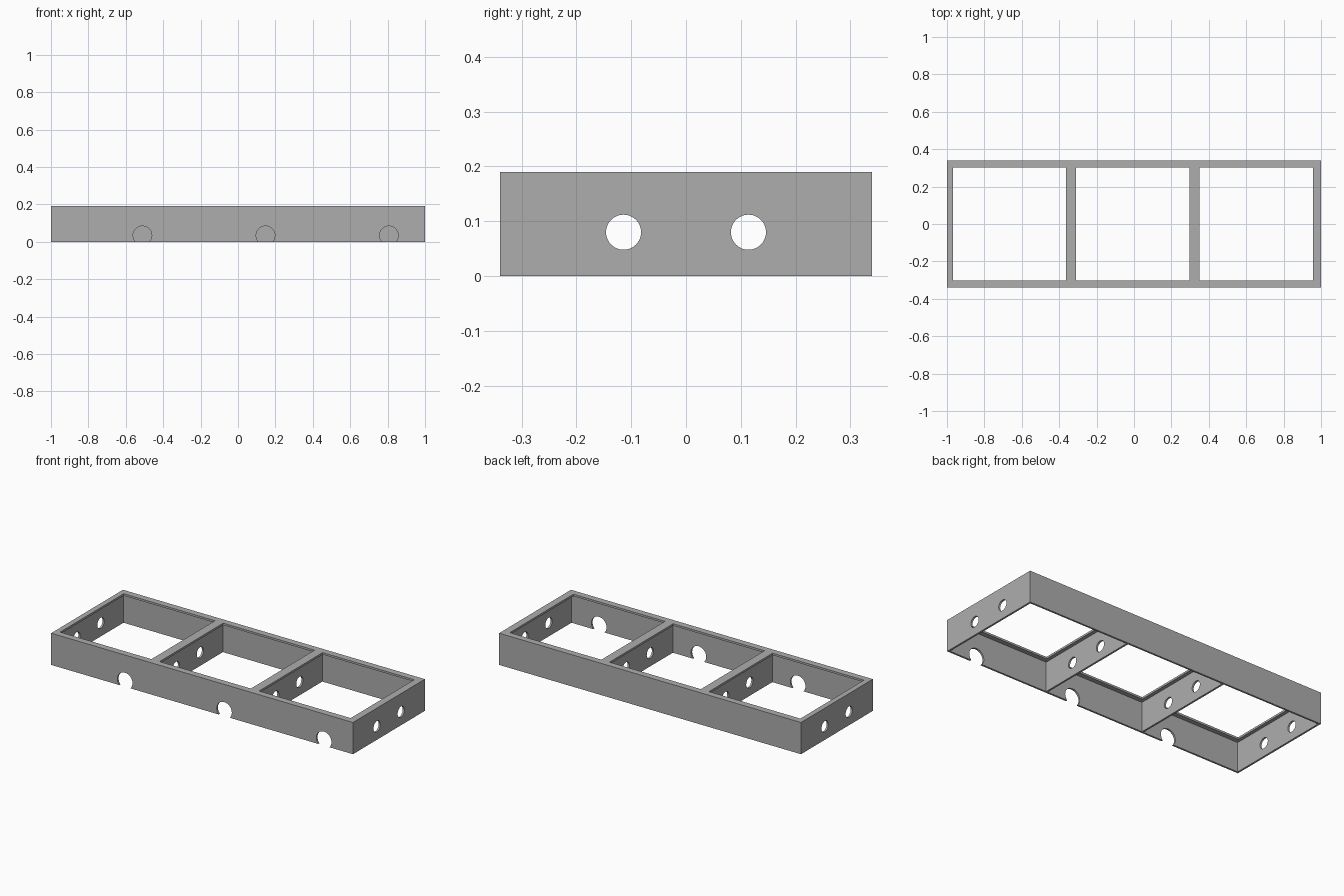
import bpy, bmesh, math
from mathutils import Matrix, Vector

if "Cube" in bpy.data.objects:
    bpy.data.objects.remove(bpy.data.objects["Cube"], do_unlink=True)

HALF_Y, HEIGHT = 0.34, 0.19
WALL, LIP = 0.011, 0.012
RIM_Y = 0.301                                   # inner edge of the top rim
WEBS = [-1 + WALL / 2, -0.336, 0.323, 1 - WALL / 2]
WINDOWS = [(-0.968, -0.363), (-0.309, 0.296), (0.35, 0.957)]

grey = bpy.data.materials.new("grey")
grey.use_nodes = True
grey.diffuse_color = (0.42, 0.42, 0.42, 1)
grey.node_tree.nodes["Principled BSDF"].inputs["Base Color"].default_value = grey.diffuse_color


def add_box(bm, low, high):
    low, high = Vector(low), Vector(high)
    matrix = Matrix.Translation((low + high) / 2) @ Matrix.Diagonal((*(high - low), 1))
    bmesh.ops.create_cube(bm, size=1, matrix=matrix)


def add_rod(bm, centre, axis, radius, length):
    turn = Vector((0, 0, 1)).rotation_difference(Vector(axis)).to_matrix().to_4x4()
    bmesh.ops.create_cone(bm, cap_ends=True, segments=48, radius1=radius, radius2=radius,
                          depth=length, matrix=Matrix.Translation(centre) @ turn)


def make_object(name, bm):
    mesh = bpy.data.meshes.new(name)
    bm.to_mesh(mesh)
    bm.free()
    mesh.materials.append(grey)
    obj = bpy.data.objects.new(name, mesh)
    bpy.context.collection.objects.link(obj)
    return obj


# Solid block the tray frame is cut from
bm = bmesh.new()
add_box(bm, (-1, -HALF_Y, 0), (1, HALF_Y, HEIGHT))
frame = make_object("tray_frame", bm)

# Hollow bays under the rim, leaving thin walls and dividers
pockets = bmesh.new()
for a, b in zip(WEBS, WEBS[1:]):
    add_box(pockets, (a + WALL / 2, WALL - HALF_Y, -0.1),
            (b - WALL / 2, HALF_Y - WALL, HEIGHT - LIP))

# Openings through the top
windows = bmesh.new()
for a, b in WINDOWS:
    add_box(windows, (a, -RIM_Y, 0.1), (b, RIM_Y, 0.3))

# Round holes along the length, through every cross wall
side_holes = bmesh.new()
for y in (-0.114, 0.114):
    add_rod(side_holes, (0, y, 0.08), (1, 0, 0), 0.032, 2.2)

# Notches at the foot of the front wall
notches = bmesh.new()
for x in (-0.511, 0.147, 0.807):
    add_rod(notches, (x, -HALF_Y, 0.034), (0, 1, 0), 0.05, 0.1)

# Cut, bake the result and drop the cutters
cutters = [make_object(n, b) for n, b in (("bay_cutter", pockets), ("opening_cutter", windows),
                                          ("side_hole_cutter", side_holes),
                                          ("notch_cutter", notches))]
for cutter in cutters:
    cutter.hide_render = True
    mod = frame.modifiers.new(cutter.name, "BOOLEAN")
    mod.operation, mod.solver, mod.object = "DIFFERENCE", "EXACT", cutter
depsgraph = bpy.context.evaluated_depsgraph_get()
baked = bpy.data.meshes.new_from_object(frame.evaluated_get(depsgraph))
frame.modifiers.clear()
frame.data = baked
for cutter in cutters:
    bpy.data.objects.remove(cutter, do_unlink=True)

# Smooth hole walls, sharp edges elsewhere
bpy.ops.object.select_all(action="DESELECT")
frame.select_set(True)
bpy.context.view_layer.objects.active = frame
bpy.ops.object.shade_smooth_by_angle(angle=math.radians(30))
